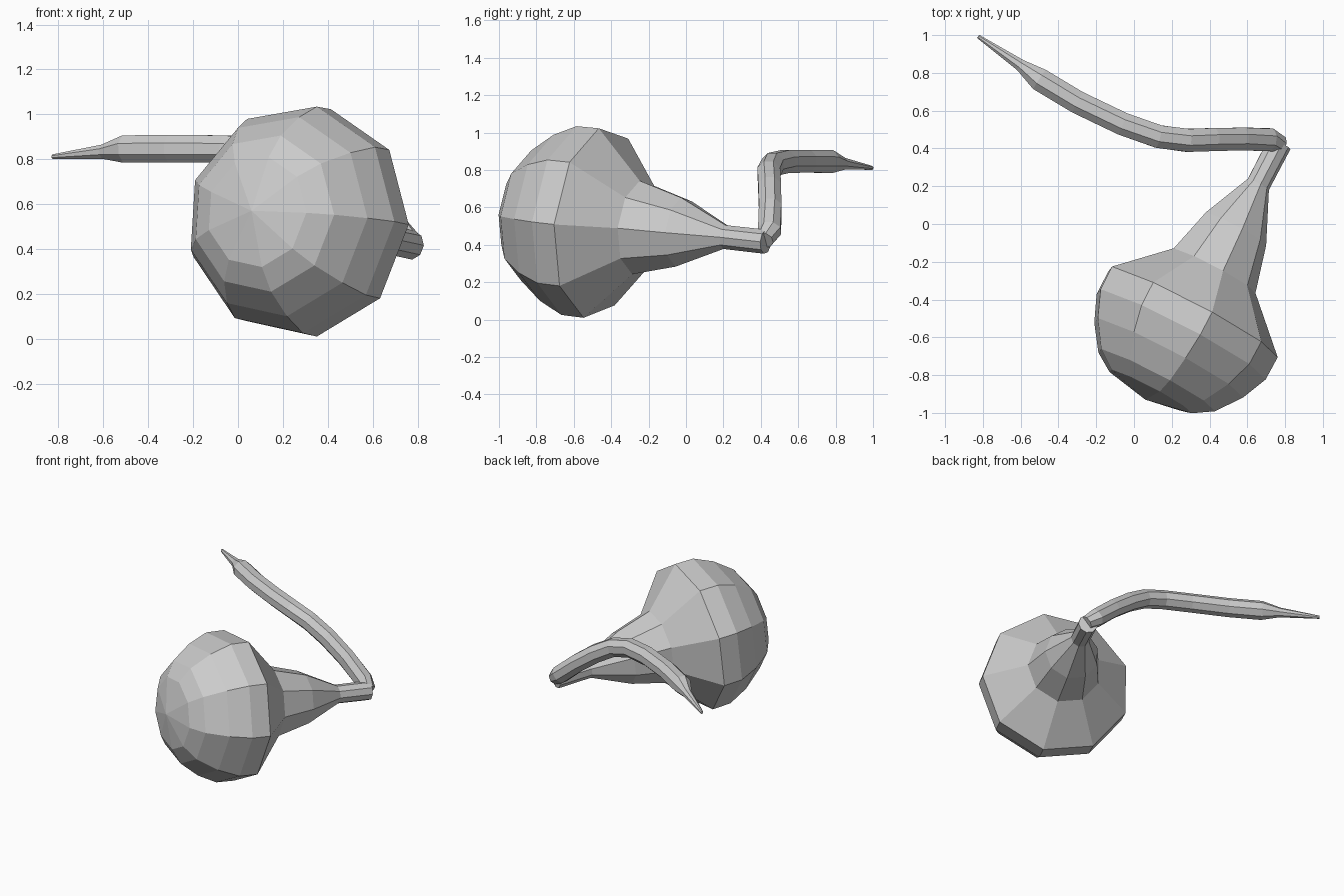
import bpy, bmesh
from math import cos, sin, tau, radians
from mathutils import Vector

if "Cube" in bpy.data.objects:
    bpy.data.objects.remove(bpy.data.objects["Cube"])

UP = Vector((0, 0, 1))


def loft(name, centres, radii, sides, phase=0.0):
    """Skin rings of vertices along a path, square to its local direction."""
    bm = bmesh.new()
    pts = [Vector(c) for c in centres]
    rings = []
    for i, (p, r) in enumerate(zip(pts, radii)):
        a, b = pts[max(i - 1, 0)], pts[min(i + 1, len(pts) - 1)]
        t = (b - a).normalized()
        s = t.cross(UP).normalized()
        u = s.cross(t)
        if r == 0:
            rings.append([bm.verts.new(p)])
        else:
            rings.append([bm.verts.new(p + r * (cos(phase + tau * k / sides) * s
                                                + sin(phase + tau * k / sides) * u))
                          for k in range(sides)])
    for a, b in zip(rings, rings[1:]):
        for k in range(sides):
            j = (k + 1) % sides
            if len(a) == 1:
                bm.faces.new((a[0], b[j], b[k]))
            else:
                bm.faces.new((a[k], a[j], b[j], b[k]))
    for ring in (rings[0], rings[-1]):
        if len(ring) > 2:
            bm.faces.new(ring)
    bmesh.ops.recalc_face_normals(bm, faces=bm.faces)
    me = bpy.data.meshes.new(name)
    bm.to_mesh(me)
    bm.free()
    ob = bpy.data.objects.new(name, me)
    bpy.context.collection.objects.link(ob)
    return ob


# Bulb with tapering neck: (distance along axis, radius)
profile = [(0, 0), (.05, .25), (.117, .355), (.25, .453), (.39, .515), (.524, .517),
           (.77, .255), (1.02, .188), (1.286, .065), (1.53, .066)]
pole = Vector((.06, -.93, .57))
axis = Vector((.464, .887, -.1))
loft("bulb", [pole + axis * t for t, r in profile], [r for t, r in profile], 9, radians(-1))

# Curling stem, pointed at the far end: (x, y, z, radius)
path = [(.775, .42, .425, .05), (.715, .447, .475, .065), (.57, .45, .60, .065),
        (.42, .447, .71, .066), (.28, .443, .79, .066), (.13, .463, .83, .066),
        (-.06, .53, .845, .066), (-.30, .645, .847, .066), (-.50, .765, .845, .066),
        (-.60, .84, .833, .034), (-.825, .993, .811, .011)]
loft("stem", [p[:3] for p in path], [p[3] for p in path], 8, radians(22.5))
